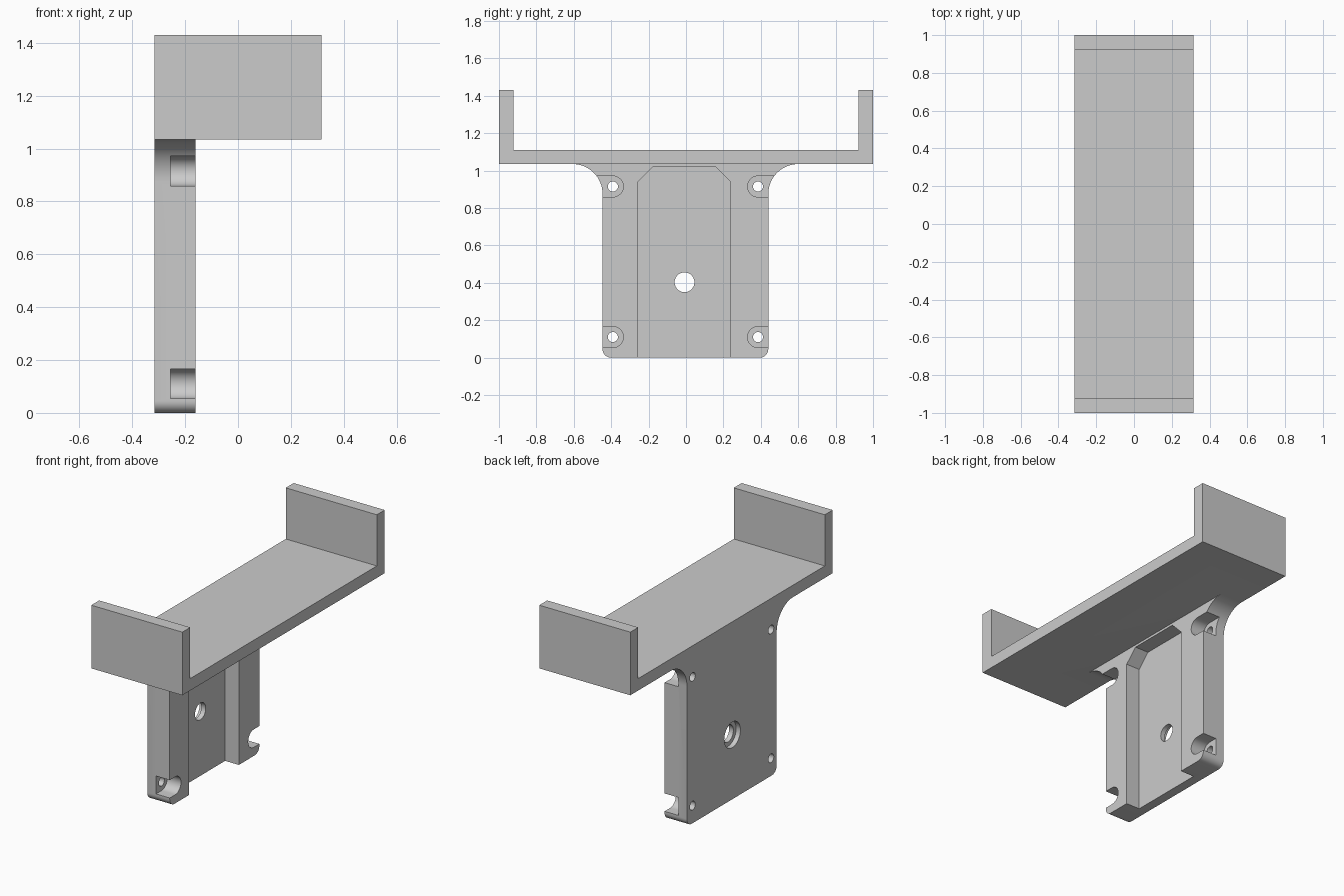
import bpy, bmesh
from math import sin, cos, pi, radians

if "Cube" in bpy.data.objects:
    bpy.data.objects.remove(bpy.data.objects["Cube"])

grey = bpy.data.materials.new("light_grey")
grey.use_nodes = True
GREY = (0.6, 0.6, 0.6, 1)
grey.diffuse_color = GREY
grey.node_tree.nodes["Principled BSDF"].inputs["Base Color"].default_value = GREY


def arc(cy, cz, r, start, end, steps=16):
    """Points of an arc in the YZ plane, angles in degrees."""
    angles = [radians(start + (end - start) * i / steps) for i in range(steps + 1)]
    return [(cy + r * cos(a), cz + r * sin(a)) for a in angles]


def extrude(name, outline, x0, x1):
    """Solid made by sweeping a YZ outline from x0 to x1."""
    bm = bmesh.new()
    face = bm.faces.new([bm.verts.new((x0, y, z)) for y, z in outline])
    grown = bmesh.ops.extrude_face_region(bm, geom=[face])["geom"]
    verts = [g for g in grown if isinstance(g, bmesh.types.BMVert)]
    bmesh.ops.translate(bm, verts=verts, vec=(x1 - x0, 0, 0))
    bmesh.ops.recalc_face_normals(bm, faces=bm.faces)
    mesh = bpy.data.meshes.new(name)
    bm.to_mesh(mesh)
    bm.free()
    mesh.materials.append(grey)
    obj = bpy.data.objects.new(name, mesh)
    bpy.context.collection.objects.link(obj)
    return obj


def combine(target, tool, operation):
    """Apply a boolean and drop the tool object."""
    tool.hide_render = True
    mod = target.modifiers.new("cut", 'BOOLEAN')
    mod.operation, mod.solver, mod.object = operation, 'EXACT', tool
    bpy.context.view_layer.objects.active = target
    bpy.ops.object.modifier_apply(modifier=mod.name)
    bpy.data.objects.remove(tool)


BACK, FLOOR, FACE, FRONT = -0.315, -0.255, -0.16, 0.315
MID = -0.003                      # centre line of the mounting plate
HALF, UNDER, TOP = 0.443, 1.035, 1.43
CORNER, FILLET = 0.045, 0.16

# Mounting plate: rounded lower corners, concave fillets under the tray
right_half = arc(HALF - CORNER, CORNER, CORNER, -90, 0, 8)
right_half += arc(HALF + FILLET, UNDER - FILLET, FILLET, 180, 90)
left_half = [(-y, z) for y, z in reversed(right_half)]
plate = extrude("mounting_plate", [(y + MID, z) for y, z in right_half + left_half], BACK, FACE)

# Wide channel with chamfered top corners, open at the bottom
channel = [(-0.257, -0.1), (0.237, -0.1), (0.237, 0.94), (0.157, 1.02), (-0.177, 1.02), (-0.257, 0.94)]
combine(plate, extrude("channel_cutter", channel, FLOOR, 0), 'DIFFERENCE')

# Screw pockets opening sideways, each with a through hole
for side in (-1, 1):
    for z in (0.11, 0.915):
        y = MID + side * 0.388
        pocket = [(y - side * (py - y), pz) for py, pz in arc(y, z, 0.056, -90, 90)]
        pocket += [(y + side * 0.3, z + 0.056), (y + side * 0.3, z - 0.056)]
        combine(plate, extrude("pocket_cutter", pocket, FLOOR, 0), 'DIFFERENCE')
        hole = arc(y, z, 0.027, 0, 360, 24)[:-1]
        combine(plate, extrude("screw_cutter", hole, -0.5, 0), 'DIFFERENCE')

# Central hole, counterbored from the back
for radius, x0, x1 in ((0.053, -0.5, 0), (0.08, -0.5, -0.285)):
    bore = arc(-0.008, 0.403, radius, 0, 360, 40)[:-1]
    combine(plate, extrude("bore_cutter", bore, x0, x1), 'DIFFERENCE')

# Tray: flat floor with an upright wall at each end
half_tray = [(1, UNDER), (1, TOP), (0.922, TOP), (0.922, 1.11)]
outline = half_tray + [(-y, z) for y, z in reversed(half_tray)]
bracket = extrude("tray_bracket", outline, BACK, FRONT)
combine(bracket, plate, 'UNION')

# Smooth the curved walls only
bpy.ops.object.select_all(action='DESELECT')
bracket.select_set(True)
bpy.context.view_layer.objects.active = bracket
bpy.ops.object.shade_smooth_by_angle(angle=radians(30))
